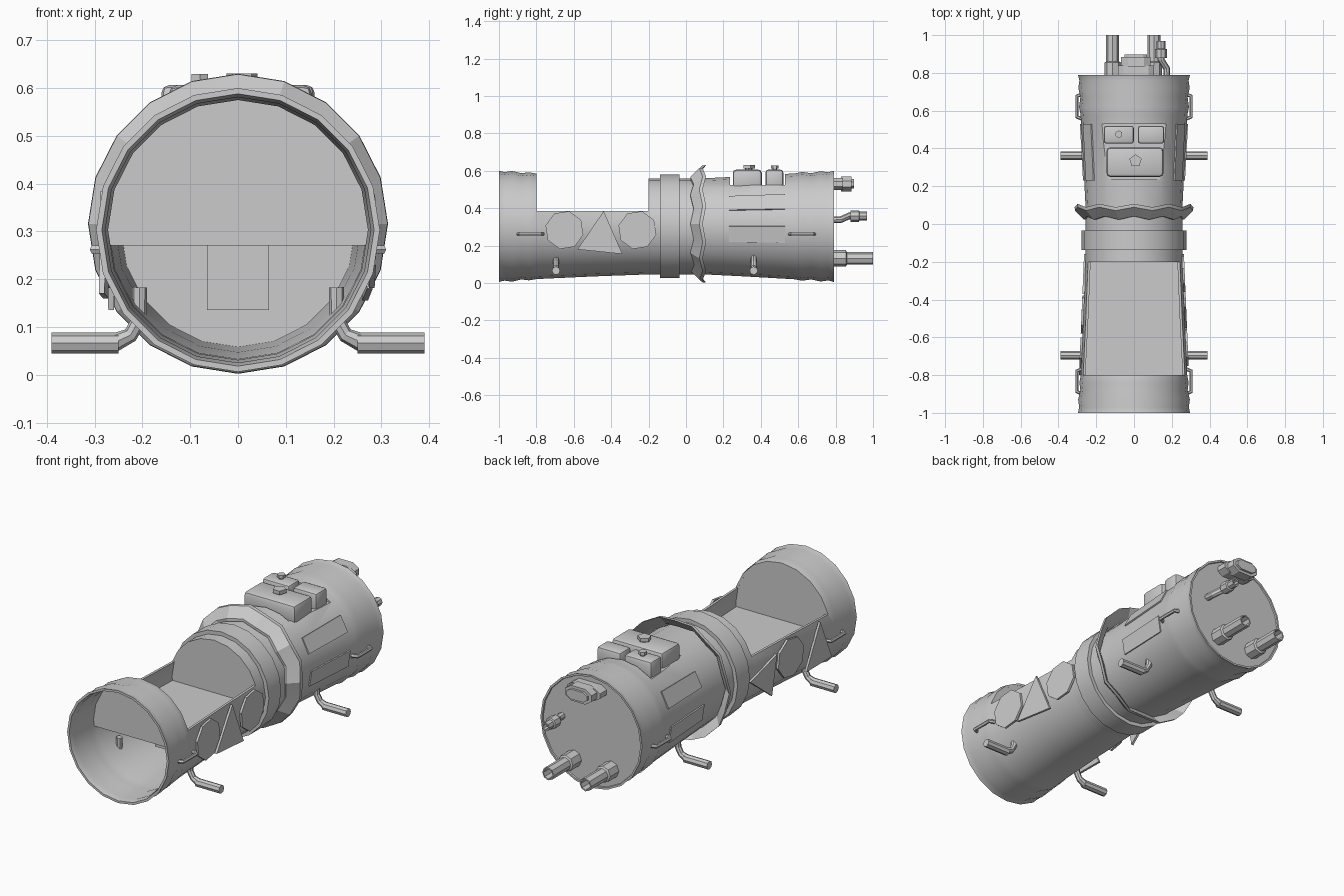
import bpy, bmesh
from math import sin, cos, pi, radians
from mathutils import Vector

if "Cube" in bpy.data.objects:
    bpy.data.objects.remove(bpy.data.objects["Cube"])

CZ = 0.303  # height of the barrel axis


def finish(name, bm, smooth=35):
    bmesh.ops.remove_doubles(bm, verts=bm.verts, dist=1e-5)
    bmesh.ops.recalc_face_normals(bm, faces=bm.faces)
    me = bpy.data.meshes.new(name)
    bm.to_mesh(me)
    bm.free()
    ob = bpy.data.objects.new(name, me)
    bpy.context.collection.objects.link(ob)
    activate(ob)
    if smooth:
        bpy.ops.object.shade_smooth_by_angle(angle=radians(smooth))
    return ob


def activate(ob):
    bpy.ops.object.select_all(action='DESELECT')
    ob.select_set(True)
    bpy.context.view_layer.objects.active = ob


def lathe(name, profile, sides=20, x=0, z=CZ, loop=False, wave=0, smooth=35):
    """Turn (y, radius) points about an axis along y."""
    bm = bmesh.new()
    rings = []
    for i in range(sides):
        a = pi / 2 + 2 * pi * i / sides
        dy = wave * (-1) ** i
        rings.append([bm.verts.new((x + r * cos(a), y + dy, z + r * sin(a))) for y, r in profile])
    n = len(profile)
    for i in range(sides):
        p, q = rings[i], rings[(i + 1) % sides]
        for j in range(n if loop else n - 1):
            k = (j + 1) % n
            bm.faces.new((p[j], p[k], q[k], q[j]))
    bmesh.ops.remove_doubles(bm, verts=bm.verts, dist=1e-5)
    if not loop:
        bmesh.ops.holes_fill(bm, edges=bm.edges, sides=0)
    return finish(name, bm, smooth)


def prism(name, pts, offset):
    """Extrude a flat outline by an offset."""
    bm = bmesh.new()
    a = [bm.verts.new(p) for p in pts]
    b = [bm.verts.new(Vector(p) + Vector(offset)) for p in pts]
    bm.faces.new(a)
    bm.faces.new(b[::-1])
    for i in range(len(a)):
        j = (i + 1) % len(a)
        bm.faces.new((a[i], a[j], b[j], b[i]))
    return finish(name, bm, 0)


def box(name, lo, hi, bevel=0, segments=2):
    bm = bmesh.new()
    bmesh.ops.create_cube(bm, size=1)
    for v in bm.verts:
        v.co = [(l + h) / 2 + c * (h - l) for l, h, c in zip(lo, hi, v.co)]
    if bevel:
        bmesh.ops.bevel(bm, geom=bm.edges[:], offset=bevel, segments=segments, affect='EDGES', profile=0.5)
    return finish(name, bm, 40 if bevel else 0)


def rod(name, pts, radii, res=1):
    """Faceted rod along a path."""
    cu = bpy.data.curves.new(name, 'CURVE')
    cu.dimensions = '3D'
    cu.bevel_depth = 1
    cu.bevel_resolution = res
    cu.use_fill_caps = True
    sp = cu.splines.new('POLY')
    sp.points.add(len(pts) - 1)
    for p, co, r in zip(sp.points, pts, radii):
        p.co = (*co, 1)
        p.radius = r
    sp.use_smooth = False
    ob = bpy.data.objects.new(name, cu)
    bpy.context.collection.objects.link(ob)
    activate(ob)
    bpy.ops.object.convert(target='MESH')


def cut(ob, lo, hi):
    c = box("cutter", lo, hi)
    c.hide_render = True
    m = ob.modifiers.new("cut", 'BOOLEAN')
    m.operation, m.solver, m.object = 'DIFFERENCE', 'EXACT', c
    activate(ob)
    bpy.ops.object.modifier_move_to_index(modifier="cut", index=0)
    bpy.ops.object.modifier_apply(modifier="cut")
    bpy.data.objects.remove(c)


# Front barrel half: thin shell with a cut-out cargo bay
outer = [(-1, .297), (-.97, .29), (-.93, .296), (-.88, .284), (-.84, .289), (-.8, .282), (-.5, .268), (-.2, .257)]
front = lathe("front_shell", outer + [(y, r - .012) for y, r in reversed(outer)], loop=True)
cut(front, (-.5, -.8, .385), (.5, -.1, .9))

# Bay bulkhead, floor and under-floor block
arc = [-5] + list(range(0, 181, 18)) + [185]
prism("front_bulkhead", [(.274 * cos(radians(a)), -.815, CZ + .274 * sin(radians(a))) for a in arc], (0, .014, 0))
prism("bay_floor", [(-.274, -.815, .27), (.274, -.815, .27), (.248, -.19, .27), (-.248, -.19, .27)], (0, 0, .013))
box("under_floor_block", (-.065, -.6, .135), (.065, -.3, .272))

# Rear barrel half: solid, with ribs at the end and a recess on top
rear = lathe("rear_body", [(-.2, .257), (.1, .257), (.3, .267), (.58, .283), (.62, .291), (.67, .284), (.72, .295),
                           (.76, .289), (.79, .297), (.79, .287), (.783, .285)])
cut(rear, (-.17, .235, .525), (.17, .53, .9))

# Waist collar and ragged flared ring
lathe("waist_collar", [(-.138, .25), (-.138, .277), (-.035, .277), (-.035, .25)], loop=True)
lathe("flared_ring", [(.032, .25), (.032, .264), (.08, .313), (.098, .314), (.06, .266)],
      z=.316, loop=True, wave=.009, smooth=20)

# Tanks and caps in the top recess
box("large_tank", (-.145, .25, .50), (.155, .405, .606), .018)
box("small_tank_left", (-.16, .425, .50), (.0, .52, .606), .015)
box("small_tank_right", (.02, .425, .50), (.16, .52, .606), .015)


def cap(name, x, y, r, z0, z1, sides):
    ring = [(x + r * sin(2 * pi * i / sides), y + r * cos(2 * pi * i / sides), z0) for i in range(sides)]
    prism(name, ring, (0, 0, z1 - z0))


cap("large_cap", .008, .335, .034, .612, .631, 5)
cap("large_cap_neck", .008, .335, .02, .595, .613, 8)
cap("small_cap", -.08, .475, .02, .613, .629, 6)
cap("small_cap_neck", -.08, .475, .012, .595, .614, 6)


def side_plate(name, s, yz):
    pts = [(s * (.285 - .042 * (y + .65)), y, z) for y, z in yz]
    prism(name, pts, (-s * .012, 0, 0))


def octagon(y, z=.283, r=.104):
    return [(y + r * cos(pi / 8 + .15 + i * pi / 4), z + r * sin(pi / 8 + .15 + i * pi / 4)) for i in range(8)]


# Patches on the bay sides: right has two octagons, left has two triangles
side_plate("right_octagon_patch", 1, octagon(-.65))
side_plate("right_octagon_patch", 1, octagon(-.26))
side_plate("right_triangle_patch", 1, [(-.58, .18), (-.34, .155), (-.44, .385)])
side_plate("left_octagon_patch", -1, octagon(-.48))
side_plate("left_triangle_patch", -1, [(-.80, .17), (-.60, .16), (-.71, .385)])
side_plate("left_triangle_patch", -1, [(-.37, .34), (-.16, .27), (-.33, .135)])

for s, side in ((1, "right"), (-1, "left")):
    # Side panels lying on the barrel facets
    for label, a0, a1 in (("upper", 19, 37), ("lower", -18, 0)):
        p = []
        for y, a in ((.23, a0), (.53, a0), (.53, a1), (.23, a1)):
            r = .270 + (y - .23) * .055
            p.append((s * r * cos(radians(a)), y, CZ + r * sin(radians(a))))
        m = radians((a0 + a1) / 2)
        prism(f"{side}_{label}_panel", p, (-s * .012 * cos(m), 0, -.012 * sin(m)))
    # Grab handles
    for y in (-.833, .622):
        rod(f"{side}_grab_handle", [(s * .272, y - .067, .262), (s * .302, y - .055, .262),
                                    (s * .302, y + .055, .262), (s * .272, y + .067, .262)], [.01] * 4)
    # Bent legs with chunky feet
    for y in (-.695, .362):
        rod(f"{side}_leg_strut", [(s * .206, y, .183), (s * .207, y, .115), (s * .225, y, .083),
                                  (s * .262, y, .066)], [.016, .016, .016, .02], 2)
        rod(f"{side}_leg_foot", [(s * .25, y, .066), (s * .39, y, .066)], [.022] * 2, 2)

# Rear exhaust pipes
for x in (-.113, .105):
    lathe("exhaust_pipe", [(.77, 0), (.77, .044), (.855, .044), (.86, .034), (1, .034), (1, .027), (.9, .027), (.9, 0)],
          8, x, .132)

# Kinked side pipe with nozzle
rod("kinked_pipe", [(.175, .77, .338), (.172, .825, .338), (.143, .87, .358), (.143, .93, .358)], [.018] * 4, 2)
lathe("kinked_pipe_nozzle", [(.88, 0), (.88, .031), (.925, .031), (.928, .023), (.968, .023), (.968, .015),
                             (.94, .015), (.94, 0)], 8, .143, .358)


# Flat oval vent at the top of the rear face
def oval(name, w, h, y0, y1):
    c = h * .6
    q = [(w, h - c), (w - c * 1.5, h), (c * 1.5 - w, h), (-w, h - c),
         (-w, c - h), (c * 1.5 - w, -h), (w - c * 1.5, -h), (w, c - h)]
    prism(name, [(x + .01, y0, .53 + z) for x, z in q], (0, y1 - y0, 0))


oval("vent_base", .095, .032, .77, .84)
oval("vent_hood", .078, .04, .83, .885)
oval("vent_face", .06, .026, .88, .897)
